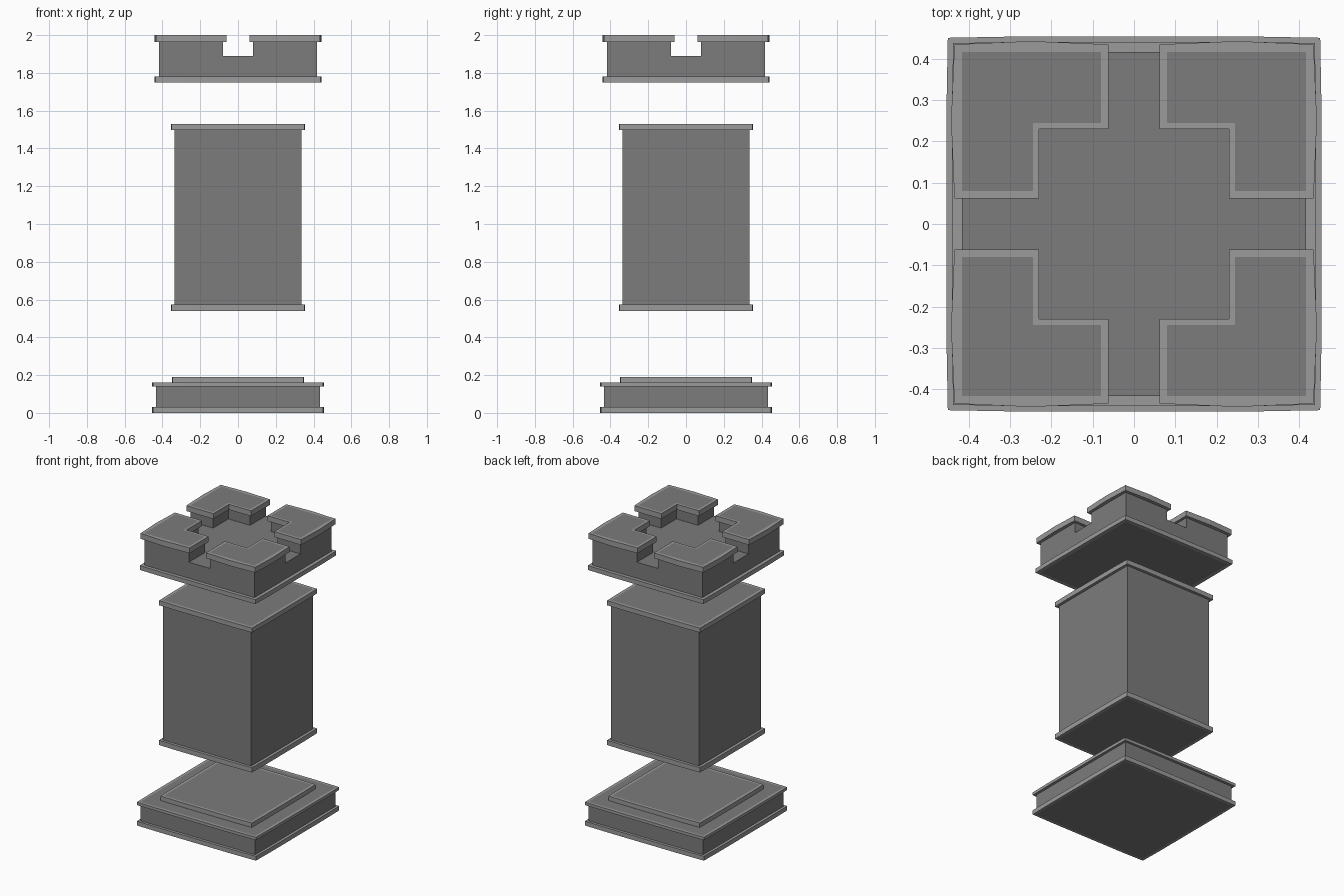
import bpy, bmesh

if "Cube" in bpy.data.objects:
    bpy.data.objects.remove(bpy.data.objects["Cube"])


def material(name, v):
    m = bpy.data.materials.new(name)
    m.diffuse_color = (v, v, v, 1)
    m.use_nodes = True
    m.node_tree.nodes["Principled BSDF"].inputs["Base Color"].default_value = m.diffuse_color
    return m


STONE = material("dark_stone", 0.2)
TRIM = material("light_trim", 0.33)


def finish(bm, name, mat):
    bmesh.ops.recalc_face_normals(bm, faces=bm.faces)
    me = bpy.data.meshes.new(name)
    bm.to_mesh(me)
    bm.free()
    me.materials.append(mat)
    ob = bpy.data.objects.new(name, me)
    bpy.context.collection.objects.link(ob)
    return ob


def prism(name, pts, z0, z1):
    """Solid block from a plan outline."""
    bm = bmesh.new()
    lo = [bm.verts.new((x, y, z0)) for x, y in pts]
    hi = [bm.verts.new((x, y, z1)) for x, y in pts]
    bm.faces.new(lo)
    bm.faces.new(hi)
    for i in range(len(pts)):
        j = (i + 1) % len(pts)
        bm.faces.new((lo[i], lo[j], hi[j], hi[i]))
    return finish(bm, name, STONE)


def band(name, outer, inner, z0, z1):
    """Trim band running around a block."""
    bm = bmesh.new()
    loops = [[bm.verts.new((x, y, z)) for x, y in pts]
             for pts, z in ((outer, z0), (outer, z1), (inner, z1), (inner, z0))]
    n = len(outer)
    for k in range(4):
        a, b = loops[k], loops[(k + 1) % 4]
        for i in range(n):
            j = (i + 1) % n
            bm.faces.new((a[i], a[j], b[j], b[i]))
    return finish(bm, name, TRIM)


def square(h, bow=0.0):
    """Square outline whose sides may swell slightly in the middle."""
    side = [(-h, -h), (-0.64 * h, -h - bow), (0.64 * h, -h - bow)]
    pts = []
    for _ in range(4):
        pts += side
        side = [(-y, x) for x, y in side]
    return pts


def block(name, h, z0, z1):
    prism(name, [(-h, -h), (h, -h), (h, h), (-h, h)], z0, z1)


def square_band(name, outer, inner, z0, z1):
    band(name, square(outer, 0.003), square(inner), z0, z1)


# base slab with raised plinth
block("base_slab", 0.435, 0.0, 0.16)
square_band("base_lower_trim", 0.451, 0.435, 0.0, 0.03)
square_band("base_upper_trim", 0.451, 0.435, 0.14, 0.16)
block("plinth", 0.33, 0.16, 0.19)
square_band("plinth_trim", 0.346, 0.33, 0.16, 0.19)

# floating shaft
block("shaft", 0.335, 0.54, 1.53)
square_band("shaft_lower_trim", 0.352, 0.335, 0.54, 0.573)
square_band("shaft_upper_trim", 0.352, 0.335, 1.498, 1.53)

# floating cap floor
block("cap_floor", 0.417, 1.75, 1.89)
square_band("cap_lower_trim", 0.438, 0.417, 1.75, 1.78)

# four L-shaped corner battlements
OUTER = [(.062, .435), (.062, .23), (.23, .23), (.23, .062), (.435, .062),
         (.443, .25), (.435, .435), (.25, .443)]
INNER = [(.08, .417), (.08, .245), (.245, .245), (.245, .08), (.417, .08),
         (.417, .25), (.417, .417), (.25, .417)]
for sx, xn in ((-1, "left"), (1, "right")):
    for sy, yn in ((-1, "front"), (1, "back")):
        out = [(x * sx, y * sy) for x, y in OUTER]
        inn = [(x * sx, y * sy) for x, y in INNER]
        prism(f"battlement_{yn}_{xn}", inn, 1.89, 2.0)
        band(f"battlement_trim_{yn}_{xn}", out, inn, 1.963, 2.0)
